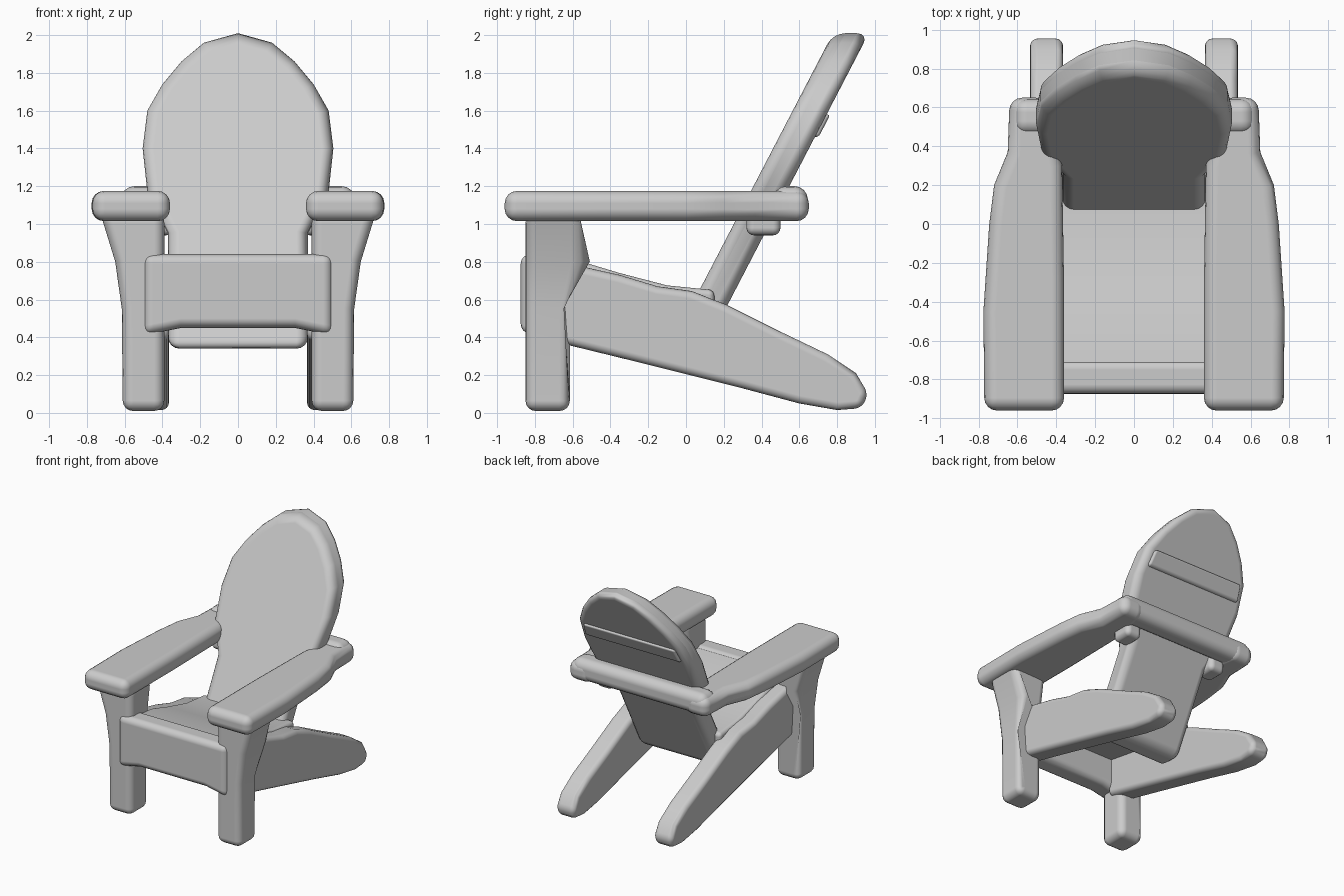
import bpy
import bmesh
from math import radians
from mathutils import Vector

if "Cube" in bpy.data.objects:
    bpy.data.objects.remove(bpy.data.objects["Cube"], do_unlink=True)

grey = bpy.data.materials.new("soft grey")
grey.use_nodes = True
colour = (0.6, 0.6, 0.6, 1)
grey.diffuse_color = colour
grey.node_tree.nodes["Principled BSDF"].inputs["Base Color"].default_value = colour


def slab(name, outline, axis, start, end, soft=0.05, warp=None):
    """Extrude an outline along an axis, optionally warp it, and round its edges."""
    def place(a, b, depth):
        co = [a, b]
        co.insert("xyz".index(axis), depth)
        v = Vector(co)
        return warp(v) if warp else v

    bm = bmesh.new()
    low = [bm.verts.new(place(a, b, start)) for a, b in outline]
    high = [bm.verts.new(place(a, b, end)) for a, b in outline]
    bm.faces.new(low)
    bm.faces.new(high)
    for i in range(len(low)):
        j = (i + 1) % len(low)
        bm.faces.new((low[i], low[j], high[j], high[i]))
    bmesh.ops.recalc_face_normals(bm, faces=bm.faces)
    mesh = bpy.data.meshes.new(name)
    bm.to_mesh(mesh)
    bm.free()
    mesh.materials.append(grey)
    obj = bpy.data.objects.new(name, mesh)
    bpy.context.collection.objects.link(obj)
    bpy.ops.object.select_all(action="DESELECT")
    obj.select_set(True)
    bpy.context.view_layer.objects.active = obj
    bpy.ops.object.shade_smooth_by_angle(angle=radians(50))
    bevel = obj.modifiers.new("rounded edges", "BEVEL")
    bevel.width = soft
    bevel.segments = 4
    bevel.limit_method = "ANGLE"
    bevel.angle_limit = radians(32)
    bevel.harden_normals = True
    return obj


def box(name, x, y, z, soft=0.05):
    outline = [(x[0], z[0]), (x[1], z[0]), (x[1], z[1]), (x[0], z[1])]
    return slab(name, outline, "y", y[0], y[1], soft)


def mirrored(outline, side):
    return [(side * a, b) for a, b in outline]


def flare(v):
    """Widen the front leg rearwards under the arm."""
    if v.z > 0.8 and v.y > -0.7:
        v.y += 0.06
    return v


def recline(v):
    """Lean the backrest rearwards."""
    v.y += 0.14 + (v.z - 0.6) * 0.52
    return v


# Shapes shared by both sides
leg_shape = [(0.39, 0.01), (0.61, 0.01), (0.615, 0.55), (0.65, 0.8),
             (0.73, 1.06), (0.39, 1.06), (0.39, 0.7)]
arm_shape = [(0.36, -0.96), (0.77, -0.96), (0.775, -0.45), (0.745, 0),
             (0.72, 0.2), (0.65, 0.37), (0.64, 0.65), (0.44, 0.65),
             (0.37, 0.3), (0.36, -0.3)]
runner_shape = [(-0.75, 0.39), (-0.3, 0.28), (0.3, 0.13), (0.6, 0.05),
                (0.8, 0.015), (0.93, 0.025), (0.965, 0.1), (0.9, 0.21),
                (0.75, 0.31), (0.5, 0.43), (0.22, 0.57), (0.03, 0.645),
                (-0.15, 0.67), (-0.35, 0.73), (-0.75, 0.82)]

for label, side in (("left", 1), ("right", -1)):
    slab(label + "_front_leg", mirrored(leg_shape, side), "y", -0.85, -0.615, 0.055, flare)
    slab(label + "_arm", mirrored(arm_shape, side), "z", 1.015, 1.175, 0.065)
    slab(label + "_rear_runner", runner_shape, "x", side * 0.365, side * 0.535, 0.055)
    # Small block joining the arm to the backrest
    box(label + "_arm_block", (side * 0.34, side * 0.48), (0.32, 0.5), (0.94, 1.08), 0.04)

# Seat and front apron
seat_shape = [(-0.82, 0.84), (-0.55, 0.8), (-0.35, 0.74), (-0.1, 0.675),
              (0.15, 0.65), (0.15, 0.54), (-0.35, 0.62), (-0.82, 0.7)]
slab("seat", seat_shape, "x", -0.42, 0.42, 0.03)
apron_shape = [(-0.5, 0.41), (-0.3, 0.45), (0.3, 0.45), (0.5, 0.41),
               (0.5, 0.84), (-0.5, 0.84)]
slab("front_apron", apron_shape, "y", -0.875, -0.7, 0.05)

# Reclined backrest with an arched crest
half_back = [(0.37, 0.34), (0.37, 0.95), (0.48, 1.17), (0.505, 1.4),
             (0.48, 1.6), (0.4, 1.74), (0.3, 1.86), (0.18, 1.96)]
back_shape = half_back + [(0, 2.01)] + mirrored(half_back, -1)[::-1]
slab("backrest", back_shape, "y", -0.095, 0.095, 0.06, recline)

# Rear rail and a low batten behind the backrest
box("rear_rail", (-0.62, 0.62), (0.46, 0.645), (1.02, 1.2), 0.07)
batten_shape = [(-0.44, 1.46), (0.44, 1.46), (0.42, 1.58), (-0.42, 1.58)]
slab("back_batten", batten_shape, "y", 0.04, 0.115, 0.02, recline)
